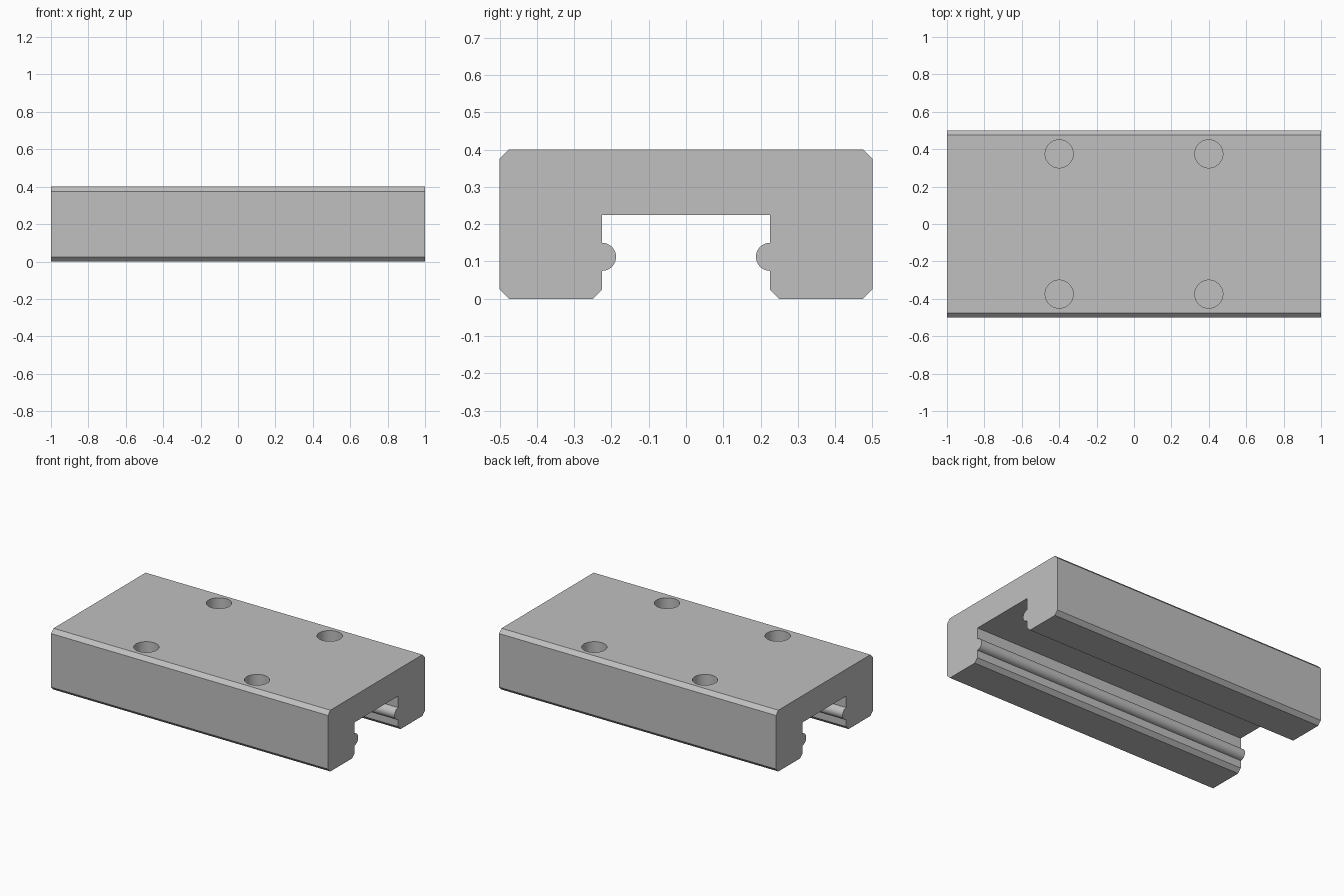
import bpy
import bmesh
from math import sin, cos, pi, radians
from mathutils import Matrix

if "Cube" in bpy.data.objects:
    bpy.data.objects.remove(bpy.data.objects["Cube"], do_unlink=True)

HALF_LENGTH, HALF_WIDTH, HEIGHT = 1.0, 0.5, 0.4
SLOT, CHAMFER = 0.225, 0.025          # slot half width and height, edge chamfer
BEAD_Z, BEAD_R, BEAD_STEPS = 0.1125, 0.0375, 24
HOLE_X, HOLE_Y, HOLE_R, HOLE_DEPTH = 0.4, 0.375, 0.075, 0.2

steel = bpy.data.materials.new("grey steel")
steel.use_nodes = True
grey = (0.53, 0.53, 0.53, 1)
steel.diffuse_color = grey
steel.node_tree.nodes["Principled BSDF"].inputs["Base Color"].default_value = grey


def make_object(name, bm):
    bmesh.ops.recalc_face_normals(bm, faces=bm.faces)
    mesh = bpy.data.meshes.new(name)
    bm.to_mesh(mesh)
    bm.free()
    mesh.materials.append(steel)
    obj = bpy.data.objects.new(name, mesh)
    bpy.context.collection.objects.link(obj)
    return obj


# Half of the carriage section (y, z), from the slot roof round to the top
bead = []
for i in range(BEAD_STEPS + 1):
    a = pi * i / BEAD_STEPS
    bead.append((SLOT - BEAD_R * sin(a), BEAD_Z + BEAD_R * cos(a)))
half = [(SLOT, SLOT)] + bead + [
    (SLOT, CHAMFER), (SLOT + CHAMFER, 0),
    (HALF_WIDTH - CHAMFER, 0), (HALF_WIDTH, CHAMFER),
    (HALF_WIDTH, HEIGHT - CHAMFER), (HALF_WIDTH - CHAMFER, HEIGHT)]
section = half + [(-y, z) for y, z in reversed(half)]

# Carriage block: mirrored section extruded along its length
bm = bmesh.new()
end = bm.faces.new([bm.verts.new((-HALF_LENGTH, y, z)) for y, z in section])
swept = bmesh.ops.extrude_face_region(bm, geom=[end])["geom"]
bmesh.ops.translate(bm, vec=(2 * HALF_LENGTH, 0, 0),
                    verts=[v for v in swept if isinstance(v, bmesh.types.BMVert)])
block = make_object("carriage_block", bm)

# Blind mounting holes in the top
bm = bmesh.new()
for sx in (-1, 1):
    for sy in (-1, 1):
        bmesh.ops.create_cone(
            bm, cap_ends=True, segments=48, radius1=HOLE_R, radius2=HOLE_R,
            depth=2 * HOLE_DEPTH,
            matrix=Matrix.Translation((sx * HOLE_X, sy * HOLE_Y, HEIGHT)))
cutter = make_object("hole_cutter", bm)
cutter.hide_render = True

cut = block.modifiers.new("mounting holes", "BOOLEAN")
cut.operation = "DIFFERENCE"
cut.solver = "EXACT"
cut.object = cutter

# Apply the cut, drop the cutter and smooth the round surfaces
bpy.ops.object.select_all(action="DESELECT")
block.select_set(True)
bpy.context.view_layer.objects.active = block
bpy.ops.object.modifier_apply(modifier=cut.name)
bpy.data.objects.remove(cutter, do_unlink=True)
bpy.ops.object.shade_smooth_by_angle(angle=radians(30))
